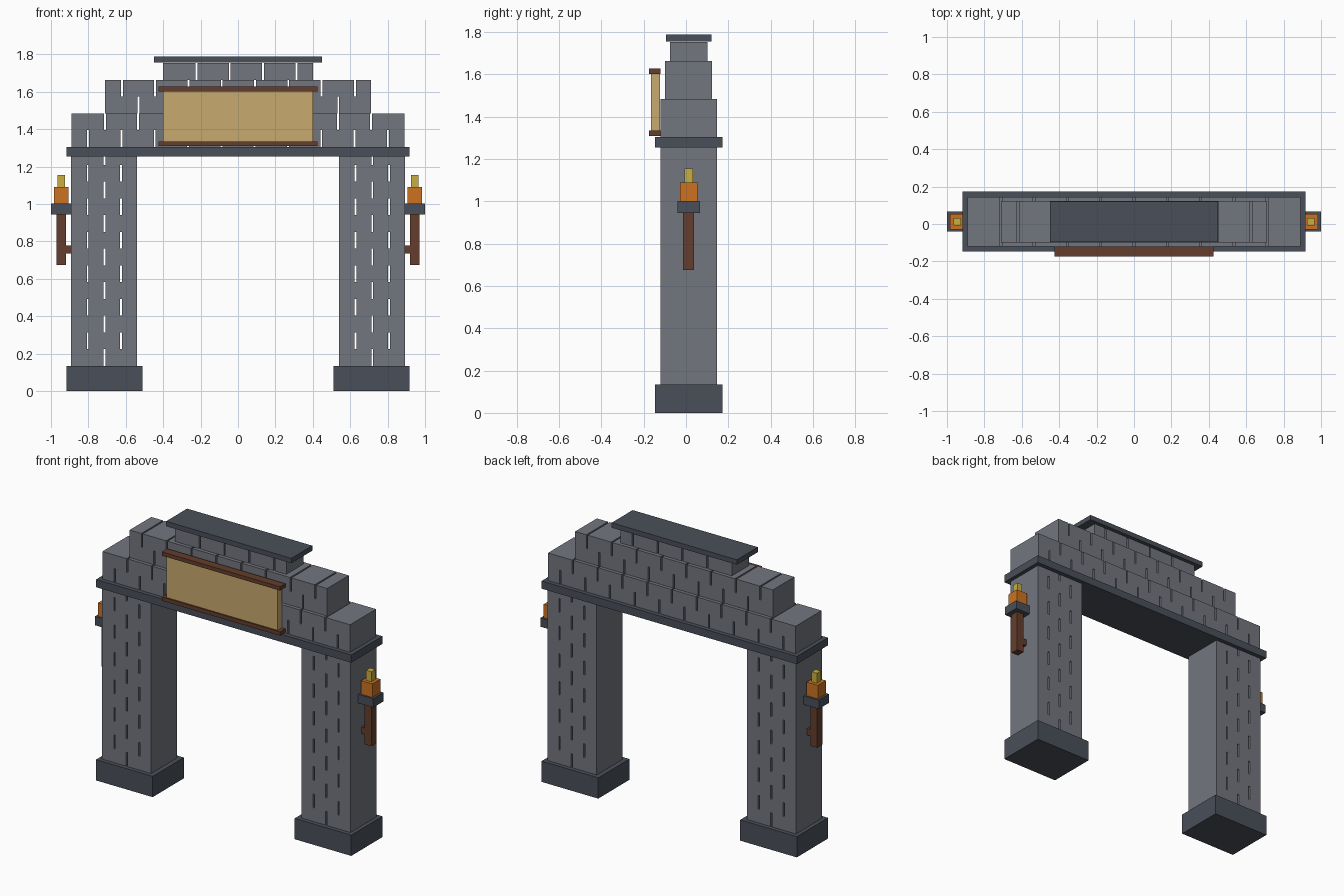
import bpy
import bmesh

if "Cube" in bpy.data.objects:
    bpy.data.objects.remove(bpy.data.objects["Cube"])

Y_MID = 0.0125      # depth centre of the masonry
COURSE = 0.0895     # height of one brick course
BRICK = 0.178       # length of one brick
GAP = 0.01          # open joint between bricks


def material(name, r, g, b):
    m = bpy.data.materials.new(name)
    m.diffuse_color = (r, g, b, 1)
    m.use_nodes = True
    m.node_tree.nodes["Principled BSDF"].inputs["Base Color"].default_value = m.diffuse_color
    return m


STONE = material("grey_stone", 0.170, 0.180, 0.212)
SLATE = material("dark_slate", 0.068, 0.078, 0.100)
WOOD = material("brown_wood", 0.127, 0.048, 0.025)
CLOTH = material("tan_cloth", 0.578, 0.402, 0.156)
FLAME = material("orange_flame", 0.604, 0.170, 0.016)
TIP = material("yellow_flame", 0.578, 0.430, 0.053)


def boxes(name, mat, spans):
    """One object made of boxes, each (x0, x1, y0, y1, z0, z1)."""
    bm = bmesh.new()
    for x0, x1, y0, y1, z0, z1 in spans:
        cube = bmesh.ops.create_cube(bm, size=1)["verts"]
        for v in cube:
            v.co = (x0 if v.co.x < 0 else x1,
                    y0 if v.co.y < 0 else y1,
                    z0 if v.co.z < 0 else z1)
    mesh = bpy.data.meshes.new(name)
    bm.to_mesh(mesh)
    bm.free()
    mesh.materials.append(mat)
    ob = bpy.data.objects.new(name, mesh)
    bpy.context.collection.objects.link(ob)
    return ob


def brickwork(name, x0, x1, depth, z0, z1, offset_row):
    """Running-bond wall; rows matching offset_row start with a half brick."""
    spans, row, z = [], 0, z0
    while z < z1 - 0.005:
        top = min(z + COURSE, z1)
        x = x0
        end = x0 + (BRICK / 2 if row % 2 == offset_row else BRICK)
        while x < x1 - 0.02:
            last = end > x1 - 0.02
            left = x if x == x0 else x + GAP / 2
            right = x1 if last else end - GAP / 2
            spans.append((left, right, Y_MID - depth / 2, Y_MID + depth / 2, z, top))
            x = x1 if last else end
            end += BRICK
        z, row = top, row + 1
    return boxes(name, STONE, spans)


def slab(name, mat, x0, x1, depth, z0, z1):
    return boxes(name, mat, [(x0, x1, Y_MID - depth / 2, Y_MID + depth / 2, z0, z1)])


for side, s in (("left", -1), ("right", 1)):
    def span(a, b):
        return sorted((s * a, s * b))

    # Pillars on their plinths
    slab(side + "_plinth", SLATE, *span(0.51, 0.917), 0.32, 0, 0.135)
    brickwork(side + "_pillar", *span(0.54, 0.892), 0.266, 0.135, 1.255, 1)

    # Wall torches
    slab(side + "_torch_bracket", WOOD, *span(0.89, 0.925), 0.04, 0.735, 0.777)
    slab(side + "_torch_handle", WOOD, *span(0.92, 0.97), 0.052, 0.675, 0.945)
    slab(side + "_torch_cup", SLATE, *span(0.892, 1.0), 0.106, 0.945, 1.002)
    slab(side + "_torch_flame", FLAME, *span(0.905, 0.985), 0.082, 1.002, 1.09)
    slab(side + "_torch_flame_tip", TIP, *span(0.926, 0.964), 0.04, 1.09, 1.155)

# Lintel, stepped brick tiers and cap
slab("lintel", SLATE, -0.917, 0.917, 0.32, 1.255, 1.305)
brickwork("lower_tier", -0.89, 0.89, 0.266, 1.305, 1.484, 0)
brickwork("middle_tier", -0.71, 0.71, 0.222, 1.484, 1.663, 1)
brickwork("upper_tier", -0.40, 0.40, 0.176, 1.663, 1.757, 2)
slab("cap", SLATE, -0.45, 0.45, 0.215, 1.756, 1.788)

# Hanging banner between two rails
boxes("banner_cloth", CLOTH, [(-0.40, 0.40, -0.165, -0.122, 1.33, 1.605)])
for name, z in (("banner_bottom_rail", 1.309), ("banner_top_rail", 1.602)):
    boxes(name, WOOD, [(-0.425, 0.425, -0.175, -0.121, z, z + 0.025)])
